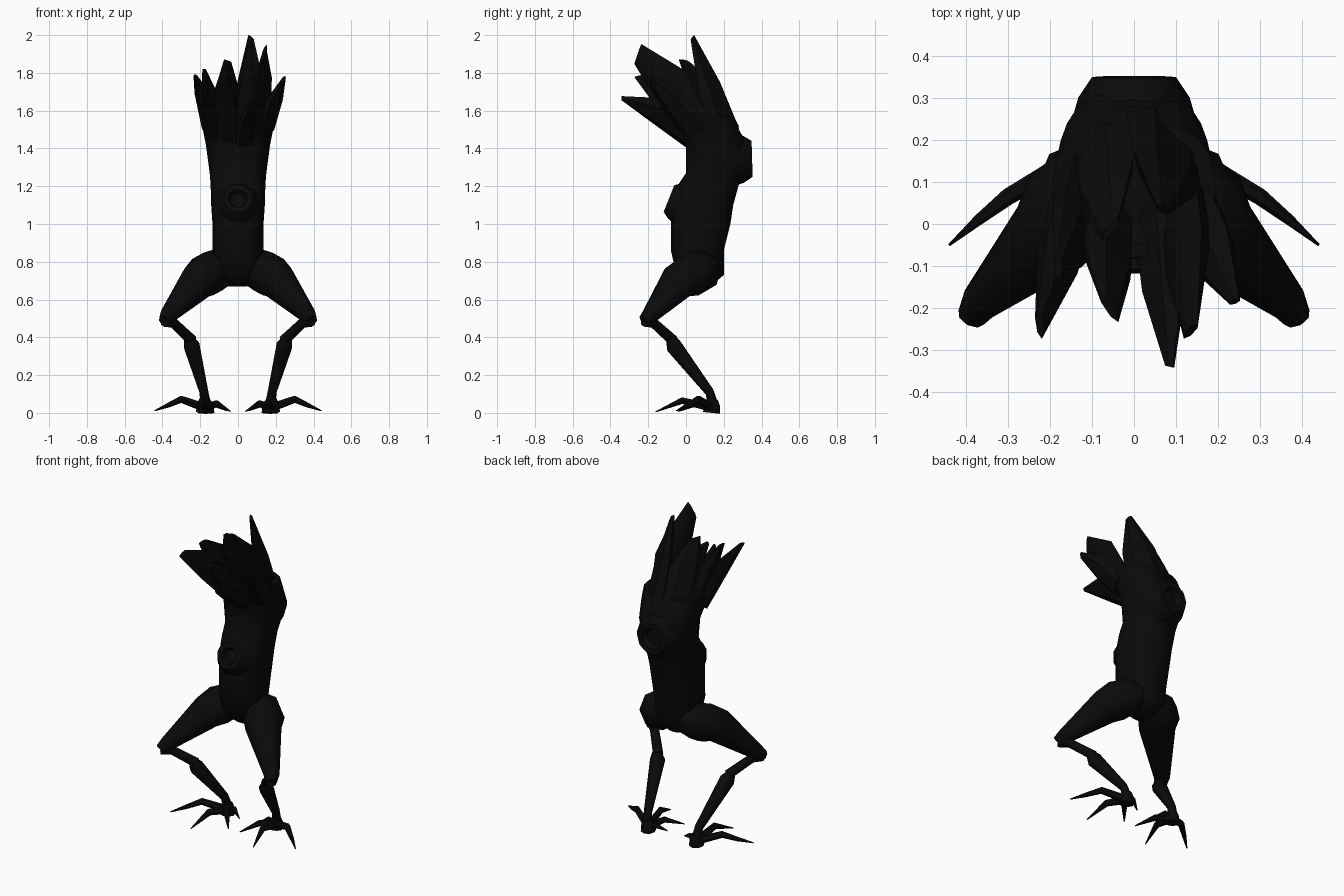
import bpy, bmesh
from math import cos, sin, tau, radians, copysign
from mathutils import Vector as V

if "Cube" in bpy.data.objects:
    bpy.data.objects.remove(bpy.data.objects["Cube"])

bark = bpy.data.materials.new("charred bark")
bark.use_nodes = True
COLOUR = (0.003, 0.003, 0.003, 1)
bark.diffuse_color = COLOUR
bark.node_tree.nodes["Principled BSDF"].inputs["Base Color"].default_value = COLOUR


def loft(name, rings, angle=50):
    """Skin a list of equal-length point rings and cap both ends."""
    bm = bmesh.new()
    rows = [[bm.verts.new(p) for p in ring] for ring in rings]
    n = len(rows[0])
    for a, b in zip(rows, rows[1:]):
        for i in range(n):
            j = (i + 1) % n
            bm.faces.new((a[i], a[j], b[j], b[i]))
    bm.faces.new(rows[0][::-1])
    bm.faces.new(rows[-1])
    bmesh.ops.recalc_face_normals(bm, faces=bm.faces)
    mesh = bpy.data.meshes.new(name)
    bm.to_mesh(mesh)
    bm.free()
    mesh.materials.append(bark)
    ob = bpy.data.objects.new(name, mesh)
    bpy.context.collection.objects.link(ob)
    bpy.ops.object.select_all(action='DESELECT')
    ob.select_set(True)
    bpy.context.view_layer.objects.active = ob
    bpy.ops.object.shade_smooth_by_angle(angle=radians(angle))


def ring(centre, u, v, n, power=1.0):
    """Ellipse of points; a power below one makes it boxier."""
    def soft(x):
        return copysign(abs(x) ** power, x)
    return [centre + u * soft(cos(tau * i / n)) + v * soft(sin(tau * i / n)) for i in range(n)]


def tube(name, path, sides=8, axis=None):
    """Tapered tube through (point, radius) stations."""
    pts = [V(p) for p, r in path]
    rings = []
    for i, (p, r) in enumerate(path):
        t = axis or (pts[min(i + 1, len(pts) - 1)] - pts[max(i - 1, 0)])
        t = t.normalized()
        u = t.cross(V((0, 0, 1)) if abs(t.z) < 0.9 else V((0, 1, 0))).normalized()
        rings.append(ring(pts[i], u * r, t.cross(u) * r, sides))
    loft(name, rings)


# Trunk: z, front y, back y, half width; the last rings form the hollow top
TRUNK = [(0.67, 0.02, 0.13, 0.05), (0.73, -0.05, 0.2, 0.11), (0.86, -0.08, 0.2, 0.135),
         (1.0, -0.08, 0.235, 0.135), (1.1, -0.075, 0.25, 0.142), (1.21, -0.04, 0.28, 0.145),
         (1.27, 0.0, 0.305, 0.15), (1.42, 0.0, 0.325, 0.17), (1.5, -0.03, 0.28, 0.186),
         (1.57, -0.08, 0.245, 0.195), (1.57, -0.05, 0.2, 0.16), (1.5, 0.0, 0.19, 0.13)]
loft("trunk", [ring(V((0, (f + b) / 2, z)), V((w, 0, 0)), V((0, (b - f) / 2, 0)), 16, 0.78)
               for z, f, b, w in TRUNK])


# Knots: swellings with a sunken hole
def knot(name, centre, axis, size, depth):
    axis = axis.normalized()
    steps = [(-depth, 1.5), (-depth * 0.45, 1.33), (0, 1.0), (0, 0.65), (-depth * 0.3, 0.5)]
    tube(name, [(centre + axis * d, size * s) for d, s in steps], 10, axis)


knot("front_knot", V((0, -0.09, 1.135)), V((0, -1, 0.4)), 0.08, 0.08)
knot("back_knot", V((0, 0.35, 1.345)), V((0, 1, 0.03)), 0.1, 0.11)


# Crown of broad splintered spikes:
# base, tip, half widths at base, middle and tip, lift of the middle
def spike(name, base, tip, widths, lift):
    base, tip = V(base), V(tip)
    axis = (tip - base).normalized()
    out = V((base.x, base.y - 0.12, 0)).normalized()
    side = axis.cross(out).normalized()
    out = side.cross(axis)
    middle = base.lerp(tip, 0.5) + V((0, 0, lift))
    rings = [ring(c, side * w, out * t, 6)
             for c, w, t in zip((base, middle, tip), widths, (0.05, 0.042, 0.01))]
    # Slanted broken end
    rings[-1] = [p + axis * (p - tip).dot(side) * 0.6 for p in rings[-1]]
    loft(name, rings, 30)


SPIKES = {
    "back_left_spike": ((0.07, 0.21, 1.48), (0.07, 0.035, 1.985), (0.12, 0.095, 0.02), 0),
    "back_right_spike": ((-0.08, 0.2, 1.48), (-0.055, -0.01, 1.865), (0.12, 0.1, 0.03), 0.03),
    "tall_left_spike": ((0.12, 0.07, 1.5), (0.135, -0.255, 1.9), (0.08, 0.11, 0.05), 0.05),
    "left_spike": ((0.14, 0.05, 1.5), (0.24, -0.185, 1.765), (0.075, 0.08, 0.02), 0.02),
    "right_spike": ((-0.14, 0.06, 1.5), (-0.225, -0.24, 1.785), (0.08, 0.09, 0.03), 0.03),
    "upper_right_spike": ((-0.13, 0.11, 1.5), (-0.18, -0.1, 1.82), (0.08, 0.09, 0.03), 0.03),
    "front_spike": ((0.06, 0.04, 1.48), (0.085, -0.34, 1.665), (0.1, 0.085, 0.012), 0.03),
    "front_right_spike": ((-0.07, 0.04, 1.48), (-0.06, -0.2, 1.74), (0.1, 0.09, 0.035), 0.02),
}
for name, values in SPIKES.items():
    spike(name, *values)

# Legs and clawed feet, mirrored
LIMBS = {
    "thigh": [((0.06, 0.1, 0.765), 0.09), ((0.11, 0.085, 0.755), 0.112),
              ((0.158, 0.035, 0.735), 0.12), ((0.2, -0.03, 0.703), 0.105),
              ((0.37, -0.19, 0.515), 0.046), ((0.387, -0.222, 0.487), 0.035)],
    "upper_shin": [((0.385, -0.215, 0.49), 0.035), ((0.34, -0.17, 0.475), 0.027),
                   ((0.245, -0.07, 0.385), 0.03)],
    "lower_shin": [((0.265, -0.085, 0.405), 0.022), ((0.245, -0.065, 0.355), 0.045),
                   ((0.18, 0.125, 0.11), 0.025), ((0.17, 0.145, 0.03), 0.03)],
    "foot": [((0.17, 0.15, 0.075), 0.02), ((0.17, 0.14, 0.045), 0.04),
             ((0.17, 0.135, 0.0), 0.045)],
    "outer_toe": [((0.17, 0.14, 0.025), 0.024), ((0.3, 0.065, 0.072), 0.02),
                  ((0.37, 0.01, 0.04), 0.013), ((0.44, -0.05, 0.012), 0.003)],
    "front_toe": [((0.17, 0.14, 0.025), 0.024), ((0.19, -0.02, 0.065), 0.02),
                  ((0.22, -0.16, 0.006), 0.003)],
    "inner_toe": [((0.17, 0.14, 0.025), 0.024), ((0.115, 0.05, 0.05), 0.018),
                  ((0.04, -0.04, 0.008), 0.003)],
    "rear_toe": [((0.17, 0.14, 0.025), 0.022), ((0.12, 0.135, 0.045), 0.016),
                 ((0.06, 0.1, 0.012), 0.003)],
}
for side, s in (("left", 1), ("right", -1)):
    for name, path in LIMBS.items():
        tube(f"{side}_{name}", [((p[0] * s, p[1], p[2]), r) for p, r in path],
             6 if "toe" in name else 8)
